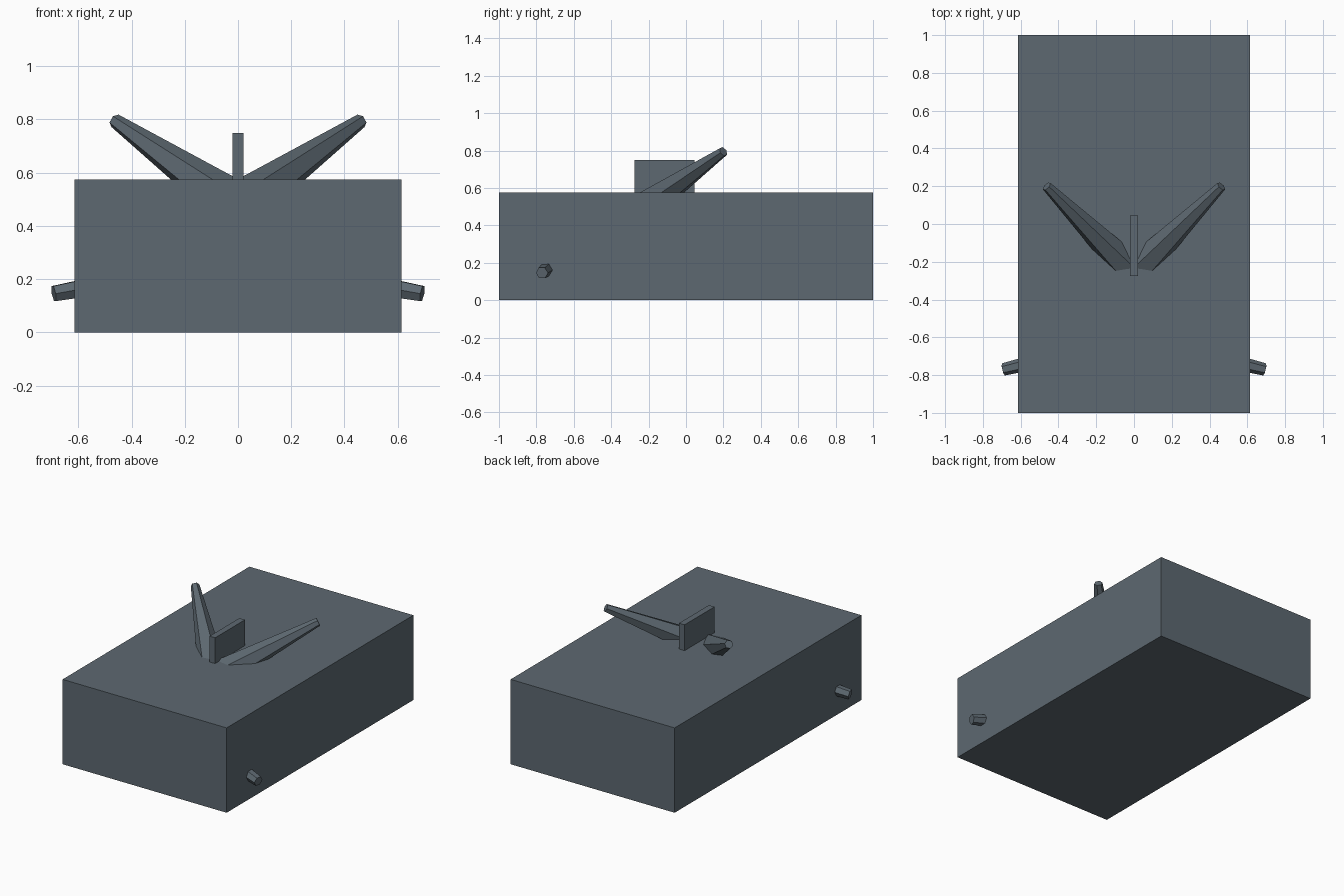
import bpy
import math
from mathutils import Vector, Matrix

if "Cube" in bpy.data.objects:
    bpy.data.objects.remove(bpy.data.objects["Cube"], do_unlink=True)

# One slate colour for everything
slate = bpy.data.materials.new("slate_grey")
slate.use_nodes = True
colour = (0.11, 0.14, 0.165, 1)
slate.diffuse_color = colour
slate.node_tree.nodes["Principled BSDF"].inputs["Base Color"].default_value = colour


def finish(name):
    obj = bpy.context.object
    obj.name = name
    obj.data.materials.append(slate)
    return obj


def box(name, low, high):
    low, high = Vector(low), Vector(high)
    bpy.ops.mesh.primitive_cube_add(size=1, location=(low + high) / 2)
    obj = finish(name)
    obj.data.transform(Matrix.Diagonal((high - low).to_4d()))
    return obj


def spike(name, tip, direction, length, tip_radius, taper, roll, side):
    """Six-sided tapered rod ending at tip, on the left (1) or right (-1)."""
    axis = Vector(direction).normalized()
    across = axis.cross(Vector((0, 0, 1))).normalized()
    up = across.cross(axis)
    # The first corner points up, then turns by roll towards across
    start = math.cos(roll) * up + math.sin(roll) * across
    frame = Matrix((start, axis.cross(start), axis)).transposed().to_4x4()
    centre = Vector(tip) - axis * length / 2
    bpy.ops.mesh.primitive_cone_add(vertices=6, depth=length, radius2=tip_radius,
                                    radius1=tip_radius + taper * length)
    obj = finish(name)
    # Primitive corners start on local y, so turn them onto local x
    turn = Matrix.Rotation(-math.pi / 2, 4, 'Z')
    obj.data.transform(Matrix.Translation(centre) @ frame @ turn)
    if side < 0:
        obj.data.transform(Matrix.Diagonal((-1, 1, 1, 1)))
        obj.data.flip_normals()
    return obj


# Body and upright centre fin
box("body", (-0.615, -1, 0), (0.615, 1, 0.575))
box("centre_fin", (-0.021, -0.275, 0.5), (0.021, 0.045, 0.75))

# Swept horns on top and short pegs on the sides
for side, label in ((1, "left"), (-1, "right")):
    spike(label + "_horn", (0.462, 0.2, 0.795), (1, 1, 0.7), 0.72,
          0.027, 0.09, math.radians(15 + 30), side).name = label + "_horn"
    spike(label + "_peg", (0.692, -0.77, 0.146), (1, -0.24, -0.18), 0.15,
          0.033, 0.04, math.radians(30), side)
